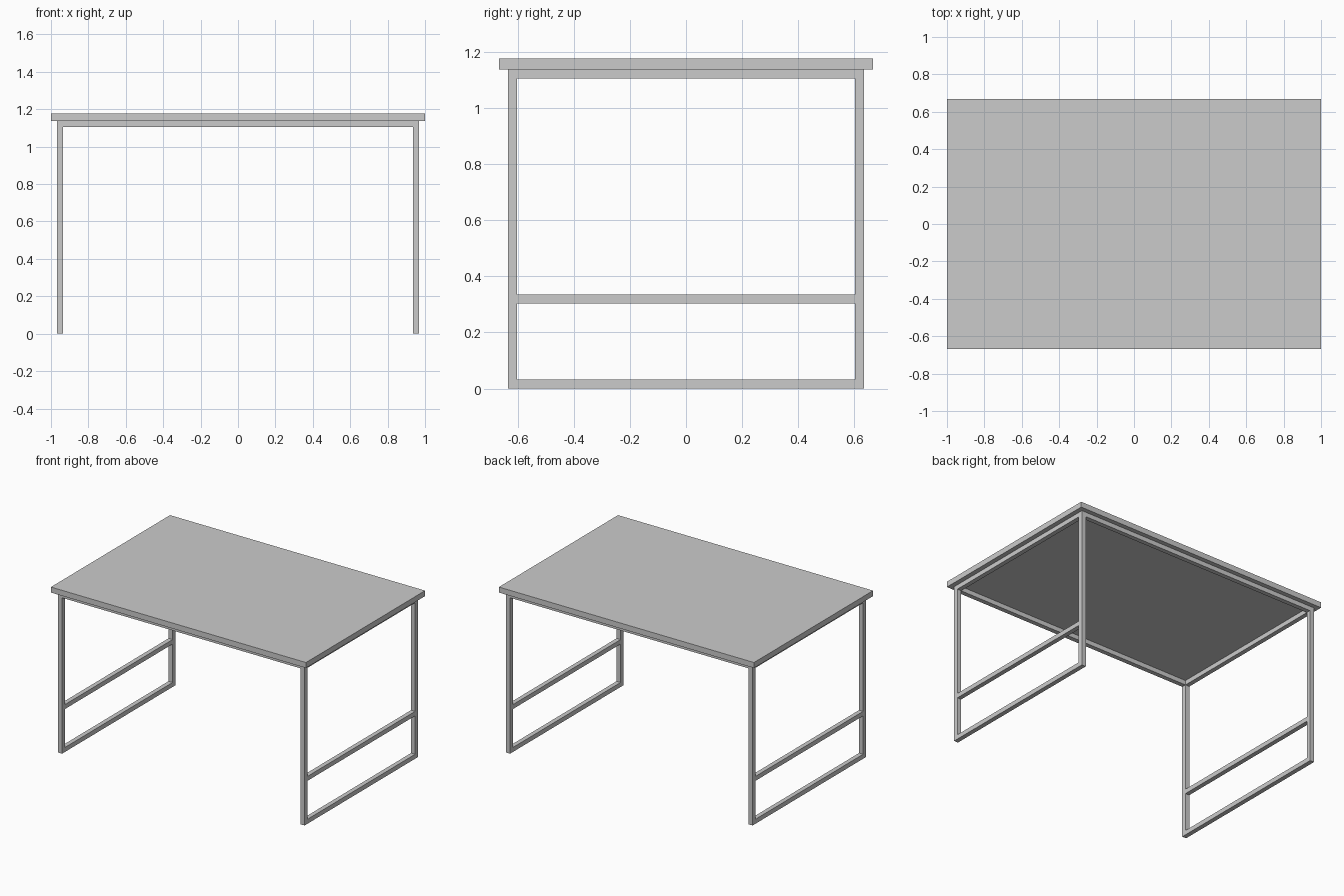
import bpy

if "Cube" in bpy.data.objects:
    bpy.data.objects.remove(bpy.data.objects["Cube"])

def box(name, x, y, z):
    """Box spanning the given (min, max) ranges."""
    bpy.ops.mesh.primitive_cube_add(size=1, location=[sum(r) / 2 for r in (x, y, z)])
    ob = bpy.context.object
    ob.name = name
    ob.scale = [r[1] - r[0] for r in (x, y, z)]
    bpy.ops.object.transform_apply(location=False, rotation=False, scale=True)
    return ob

def span(side, inner, outer):
    return tuple(sorted((side * inner, side * outer)))

XO, YO = 0.967, 0.635      # outer frame faces
T = 0.032                  # tube thickness
XI, YI = XO - T, YO - T    # inner frame faces
ZT, H = 1.137, 1.176       # underside and top of the table top

# Table top
box("table_top", (-1, 1), (-0.667, 0.667), (ZT, H))

for sx, side in ((-1, "left"), (1, "right")):
    xs = span(sx, XI, XO)
    # Legs
    for sy, end in ((-1, "front"), (1, "back")):
        box(f"{end}_{side}_leg", xs, span(sy, YI, YO), (0, ZT))
    # Side rails: floor, middle and under the top
    for name, z in (("floor", 0), ("middle", 0.304), ("upper", ZT - T)):
        box(f"{side}_{name}_rail", xs, (-YI, YI), (z, z + T))

# Long rails under the top
for sy, end in ((-1, "front"), (1, "back")):
    box(f"{end}_upper_rail", (-XI, XI), span(sy, YI, YO), (ZT - T, ZT))
